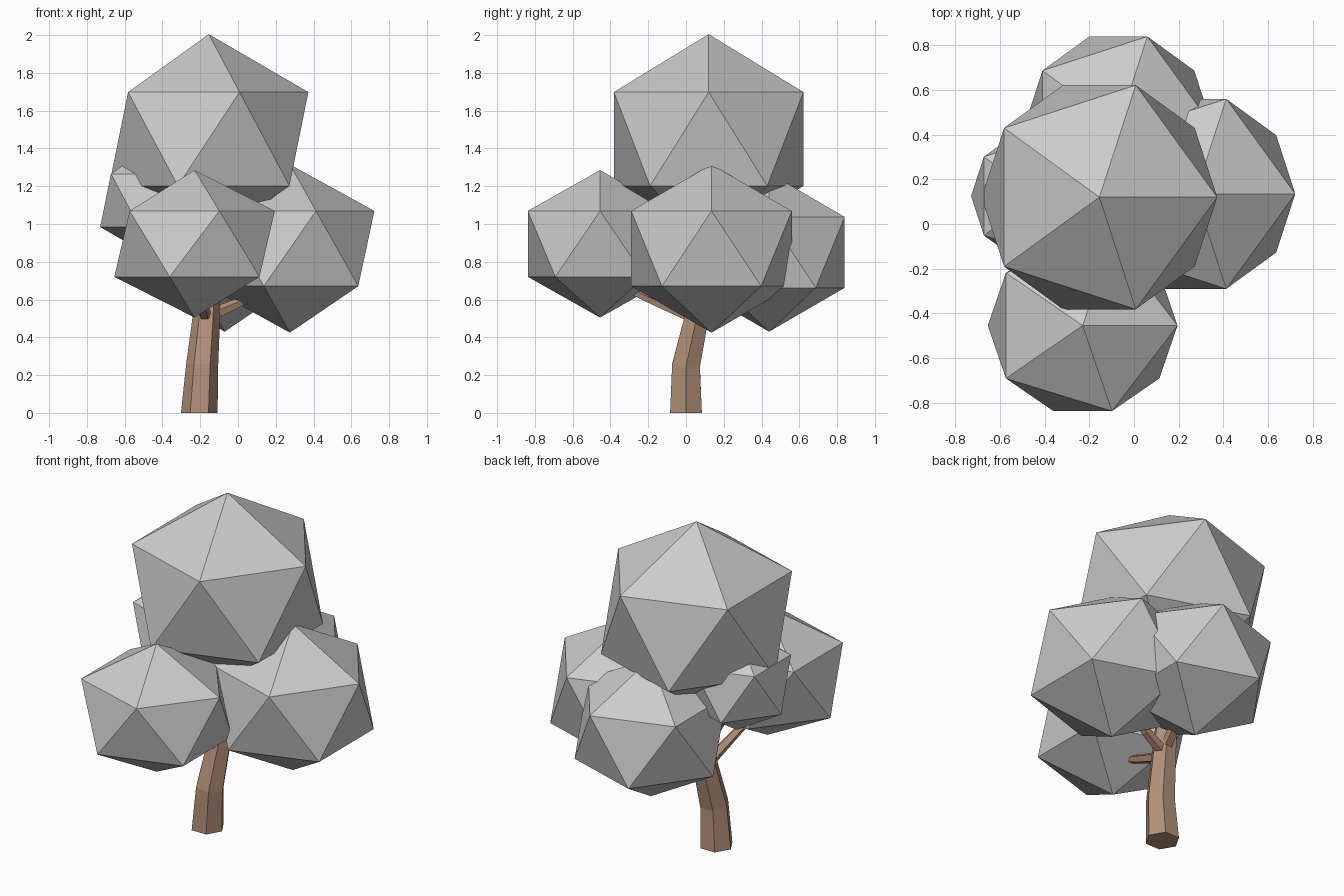
import bpy, bmesh, math
from mathutils import Vector

if "Cube" in bpy.data.objects:
    bpy.data.objects.remove(bpy.data.objects["Cube"])

bark = bpy.data.materials.new("bark")
bark.diffuse_color = (0.45, 0.28, 0.19, 1)
bark.use_nodes = True
bark.node_tree.nodes["Principled BSDF"].inputs["Base Color"].default_value = bark.diffuse_color


def leaf_clump(name, centre, radii):
    """Flat-faced 20-sided ball of foliage."""
    bpy.ops.mesh.primitive_ico_sphere_add(subdivisions=1, radius=1, location=centre)
    ob = bpy.context.object
    ob.name = name
    ob.scale = radii
    bpy.ops.object.transform_apply(location=False, rotation=False, scale=True)


def limb(name, path, sides=6):
    """Tapered tube through (x, y, z, radius) points, capped at both ends."""
    bm = bmesh.new()
    pts = [Vector(p[:3]) for p in path]
    upright = abs((pts[-1] - pts[0]).normalized().z) > 0.8
    rings = []
    for i, p in enumerate(path):
        d = (pts[min(i + 1, len(pts) - 1)] - pts[max(i - 1, 0)]).normalized()
        if i == 0 and upright:
            d = Vector((0, 0, 1))
        u = Vector((1, 0, 0)) if upright else Vector((0, 0, 1))
        u = (u - d * u.dot(d)).normalized()
        v = d.cross(u)
        rings.append([bm.verts.new(pts[i] + p[3] * (u * math.cos(a) + v * math.sin(a)))
                      for a in (2 * math.pi * k / sides for k in range(sides))])
    for a, b in zip(rings, rings[1:]):
        for k in range(sides):
            n = (k + 1) % sides
            bm.faces.new((a[k], a[n], b[n], b[k]))
    bm.faces.new(rings[0][::-1])
    bm.faces.new(rings[-1])
    bmesh.ops.recalc_face_normals(bm, faces=bm.faces)
    me = bpy.data.meshes.new(name)
    bm.to_mesh(me)
    bm.free()
    me.materials.append(bark)
    bpy.context.collection.objects.link(bpy.data.objects.new(name, me))


# Foliage
leaf_clump("crown_top", (-0.155, 0.12, 1.45), (0.59, 0.59, 0.555))
leaf_clump("crown_front", (-0.23, -0.455, 0.895), (0.475, 0.45, 0.39))
leaf_clump("crown_right", (0.275, 0.135, 0.87), (0.50, 0.50, 0.445))
leaf_clump("crown_back", (-0.07, 0.44, 0.85), (0.47, 0.47, 0.42))
leaf_clump("crown_left", (-0.43, 0.125, 1.125), (0.335, 0.335, 0.315))

# Bent trunk
limb("trunk", [(-0.205, 0, 0, 0.097), (-0.19, 0, 0.25, 0.085),
               (-0.168, 0.055, 0.5, 0.073), (-0.155, 0.10, 0.75, 0.06),
               (-0.155, 0.12, 1.05, 0.045)])

# Branches into the lower clumps
limb("branch_front", [(-0.17, 0.05, 0.50, 0.035), (-0.19, -0.14, 0.58, 0.028),
                      (-0.22, -0.36, 0.68, 0.02)], 5)
limb("branch_right", [(-0.16, 0.07, 0.51, 0.035), (0.0, 0.10, 0.58, 0.028),
                      (0.2, 0.13, 0.72, 0.02)], 5)
limb("branch_back", [(-0.16, 0.07, 0.53, 0.035), (-0.12, 0.22, 0.62, 0.028),
                     (-0.08, 0.38, 0.74, 0.02)], 5)
limb("branch_left", [(-0.16, 0.08, 0.58, 0.035), (-0.28, 0.09, 0.78, 0.028),
                     (-0.42, 0.12, 1.0, 0.02)], 5)
